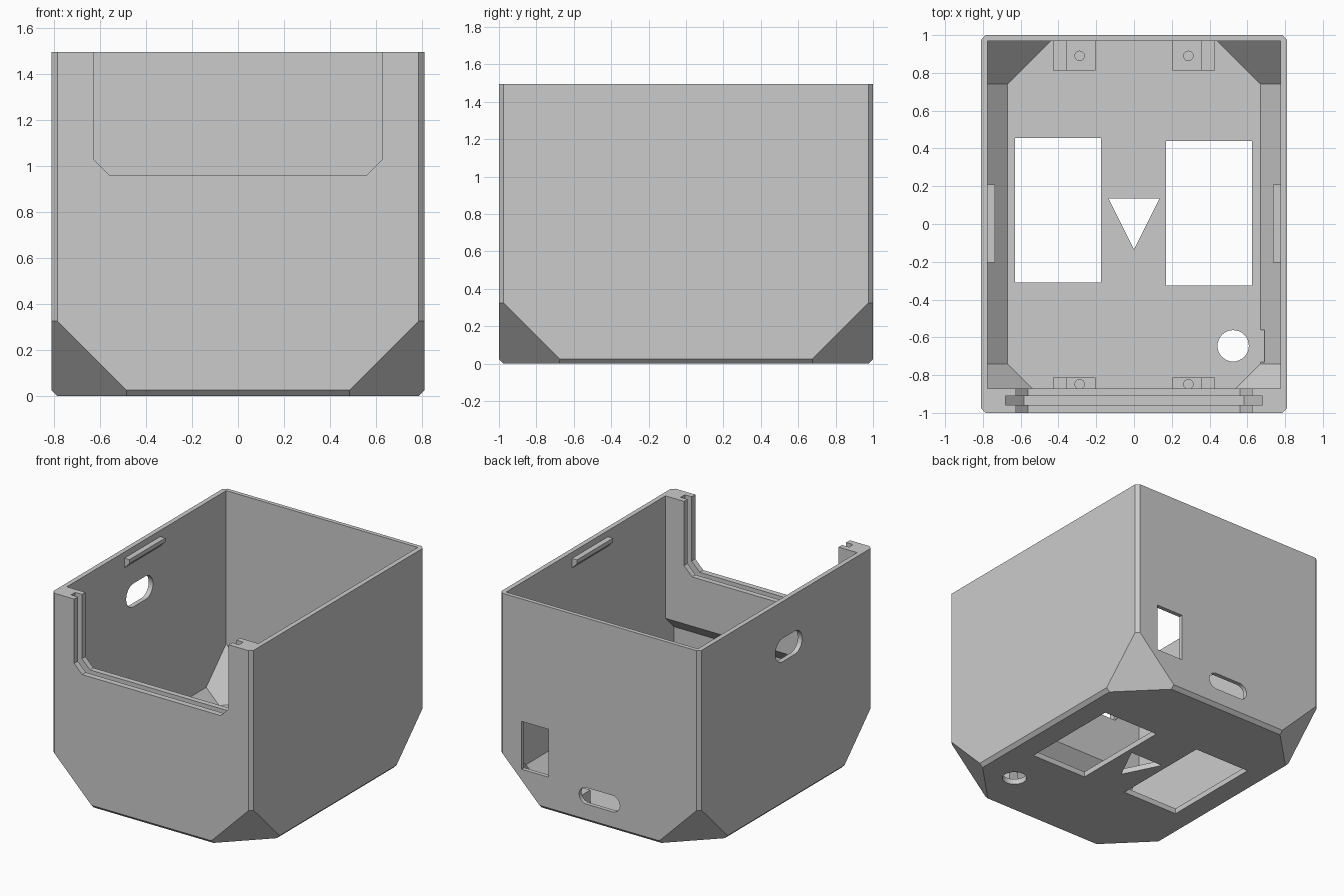
import bpy, bmesh, math
from mathutils import Vector

cube = bpy.data.objects.get("Cube")
if cube:
    bpy.data.objects.remove(cube, do_unlink=True)

GREY = (0.6, 0.6, 0.6, 1)
grey = bpy.data.materials.new("light_grey_plastic")
grey.use_nodes = True
grey.diffuse_color = GREY
grey.node_tree.nodes["Principled BSDF"].inputs["Base Color"].default_value = GREY

W, D, H = 0.81, 1.0, 1.495       # outer half width, half depth, height
IW, ID, FLOOR = 0.775, 0.97, 0.04  # inner half width, half depth, floor


def finish(name, bm):
    bmesh.ops.recalc_face_normals(bm, faces=bm.faces[:])
    mesh = bpy.data.meshes.new(name)
    bm.to_mesh(mesh)
    bm.free()
    mesh.materials.append(grey)
    obj = bpy.data.objects.new(name, mesh)
    bpy.context.collection.objects.link(obj)
    return obj


def prism(name, points, axis, a, b):
    """Extrude a 2D outline along an axis from a to b."""
    def place(p, t):
        return {"x": (t, *p), "y": (p[0], t, p[1]), "z": (*p, t)}[axis]
    bm = bmesh.new()
    lo = [bm.verts.new(place(p, a)) for p in points]
    hi = [bm.verts.new(place(p, b)) for p in points]
    bm.faces.new(lo)
    bm.faces.new(hi)
    for i in range(len(lo)):
        j = (i + 1) % len(lo)
        bm.faces.new((lo[i], lo[j], hi[j], hi[i]))
    return finish(name, bm)


def rect(u0, u1, v0, v1):
    return [(u0, v0), (u1, v0), (u1, v1), (u0, v1)]


def slot(u, v, half, r, n=16):
    """Rounded slot outline; half = r gives a circle."""
    pts = []
    for side in (1, -1):
        for i in range(n + (half > r)):
            t = math.pi * (i / n - 0.5) + (0 if side == 1 else math.pi)
            pts.append((u + side * (half - r) + r * math.cos(t), v + r * math.sin(t)))
    return pts


def cut_box(name, w, d, z0, z1, planes):
    """Box trimmed by planes (normal, distance)."""
    bm = bmesh.new()
    bmesh.ops.create_cube(bm, size=1)
    for v in bm.verts:
        v.co = Vector((v.co.x * 2 * w, v.co.y * 2 * d, z0 if v.co.z < 0 else z1))
    for normal, dist in planes:
        n = Vector(normal)
        geom = bm.verts[:] + bm.edges[:] + bm.faces[:]
        bmesh.ops.bisect_plane(bm, geom=geom, plane_co=n * (dist / n.length_squared),
                               plane_no=n, clear_outer=True)
        bmesh.ops.holes_fill(bm, edges=[e for e in bm.edges if e.is_boundary])
    return finish(name, bm)


def combine(target, tool, operation="DIFFERENCE"):
    mod = target.modifiers.new("combine", "BOOLEAN")
    mod.operation, mod.solver, mod.object = operation, "EXACT", tool
    bpy.context.view_layer.objects.active = target
    bpy.ops.object.modifier_apply(modifier=mod.name)
    bpy.data.objects.remove(tool, do_unlink=True)


signs = [(sx, sy) for sx in (1, -1) for sy in (1, -1)]

# Outer body: bevelled edges and large cut bottom corners
C = 0.025
planes = [((sx, sy, 0), W + D - C) for sx, sy in signs]
planes += [((s, 0, -1), W - C) for s in (1, -1)]
planes += [((0, s, -1), D - C) for s in (1, -1)]
planes += [((sx, sy, -1), W + D - 0.35) for sx, sy in signs]
body = cut_box("enclosure_body", W, D, 0, H, planes)

# Hollow with sloped side feet and sloped corners
planes = [((s, 0, -1), 0.63) for s in (1, -1)]
planes += [((sx, sy, -1), 1.37) for sx, sy in signs]
combine(body, cut_box("hollow", IW, ID, FLOOR, H + 0.2, planes))

# Thick upper front wall with a sloped underside
front = [(-0.985, 0.485), (-0.87, 0.60), (-0.87, H), (-0.985, H)]
combine(body, prism("front_thickening", front, "x", -0.79, 0.79), "UNION")


# Front opening and the sliding-panel groove around it
def opening(w, z, c):
    return [(-w, H + 0.1), (-w, z + c), (-w + c, z), (w - c, z), (w, z + c), (w, H + 0.1)]


combine(body, prism("front_opening", opening(0.625, 0.96, 0.065), "y", -1.1, -0.8))
combine(body, prism("panel_groove", opening(0.68, 0.905, 0.097), "y", -0.958, -0.91))

# Floor openings
combine(body, prism("floor_window_a", rect(-0.63, -0.175, -0.31, 0.455), "z", -0.1, 0.3))
combine(body, prism("floor_window_b", rect(0.17, 0.625, -0.325, 0.44), "z", -0.1, 0.3))
triangle = [(-0.135, 0.135), (0.135, 0.135), (0, -0.135)]
combine(body, prism("floor_triangle", triangle, "z", -0.1, 0.3))
combine(body, prism("floor_round_hole", slot(0.525, -0.645, 0.083, 0.083), "z", -0.1, 0.3))
combine(body, prism("foot_relief", rect(0.6, 0.69, -0.73, -0.56), "z", FLOOR, 0.3))

# Back wall and side wall openings
combine(body, prism("back_window", rect(0.41, 0.63, 0.25, 0.60), "y", 0.9, 1.1))
combine(body, prism("back_slot", slot(0, 0.195, 0.165, 0.06), "y", 0.9, 1.1))
combine(body, prism("side_slot", slot(-0.03, 1.14, 0.155, 0.085), "x", -0.9, -0.7))

# Lid catch ridges and board mounts with screw holes
for sx, side in ((1, "left"), (-1, "right")):
    ridge = [(sx * x, z) for x, z in ((0.78, 1.45), (0.735, 1.45), (0.735, 1.42), (0.78, 1.375))]
    prism(side + "_lid_catch", ridge, "y", -0.205, 0.21)
    for sy, end in ((1, "back"), (-1, "front")):
        ys = sorted((sy * 0.813, sy * 0.975))
        xs = sorted((sx * 0.205, sx * 0.355))
        mount = prism(f"{end}_{side}_mount", rect(*xs, *ys), "z", FLOOR - 0.01, 0.14)
        hole = slot(sx * 0.288, sy * (0.89 if sy > 0 else 0.848), 0.025, 0.025, 12)
        combine(mount, prism("screw_hole", hole, "z", 0.06, 0.3))
        xs = sorted((sx * 0.355, sx * 0.428))
        prism(f"{end}_{side}_mount_stop", rect(*xs, *ys), "z", FLOOR - 0.01, 0.18)
